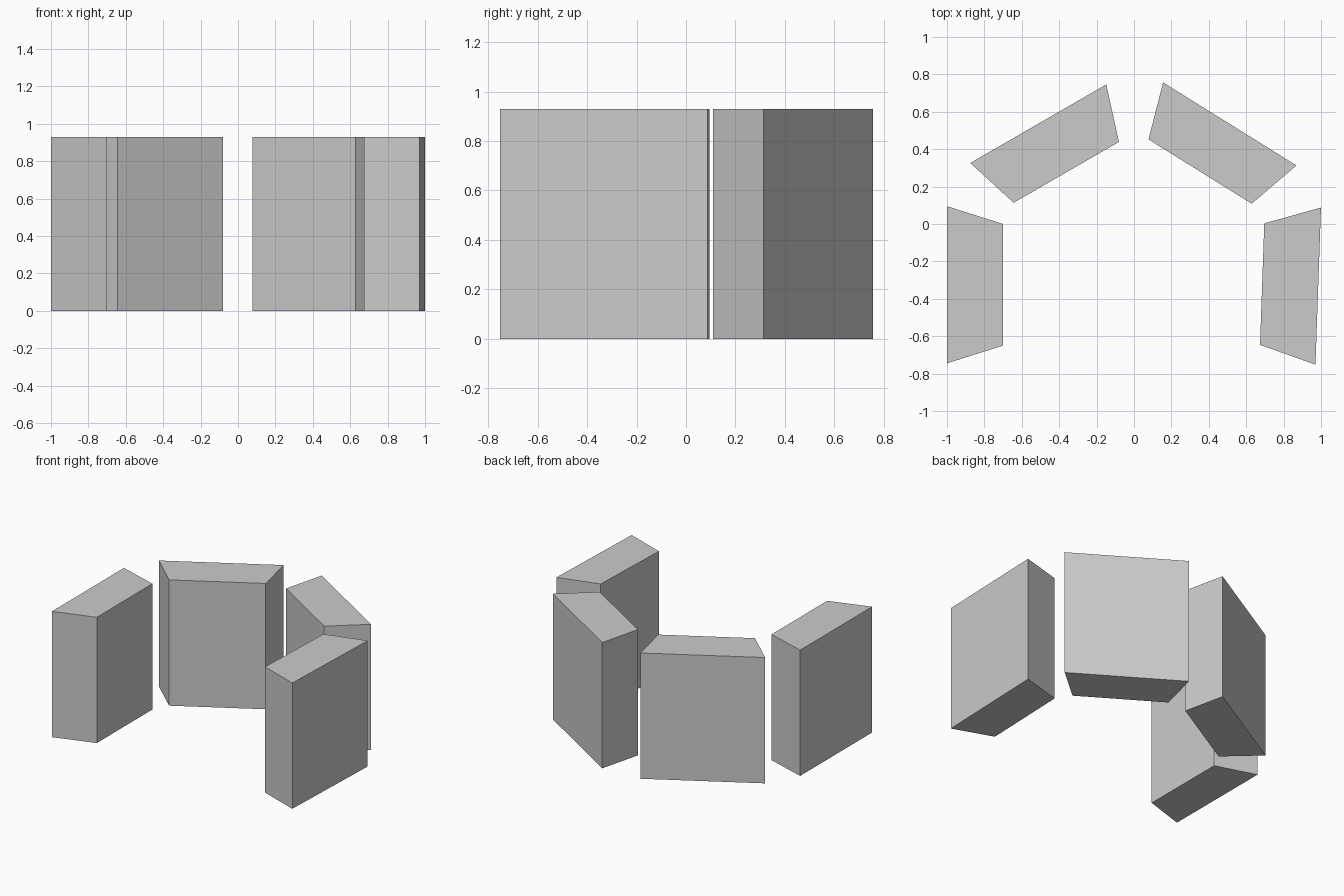
import bpy
import math

if "Cube" in bpy.data.objects:
    bpy.data.objects.remove(bpy.data.objects["Cube"])

HEIGHT = 0.93
DEPTH = 0.30
OUTER_HALF = 0.42
INNER_HALF = 0.325


# Wedge-sided block: local origin at the middle of the outer face, +x pointing outward
def wall_block(name, x, y, angle):
    profile = [(0, -OUTER_HALF), (0, OUTER_HALF), (-DEPTH, INNER_HALF), (-DEPTH, -INNER_HALF)]
    verts = [(px, py, z) for z in (0, HEIGHT) for px, py in profile]
    faces = [(3, 2, 1, 0), (4, 5, 6, 7)]
    faces += [(i, (i + 1) % 4, (i + 1) % 4 + 4, i + 4) for i in range(4)]
    mesh = bpy.data.meshes.new(name)
    mesh.from_pydata(verts, [], faces)
    obj = bpy.data.objects.new(name, mesh)
    obj.location = (x, y, 0)
    obj.rotation_euler.z = math.radians(angle)
    bpy.context.collection.objects.link(obj)


# Four blocks arranged as an open ring, facing outward at the given angles
wall_block("left_block", -1.0, -0.325, 180)
wall_block("back_left_block", -0.512, 0.536, 120)
wall_block("back_right_block", 0.512, 0.535, 58.1)
wall_block("right_block", 0.985, -0.332, -2)
